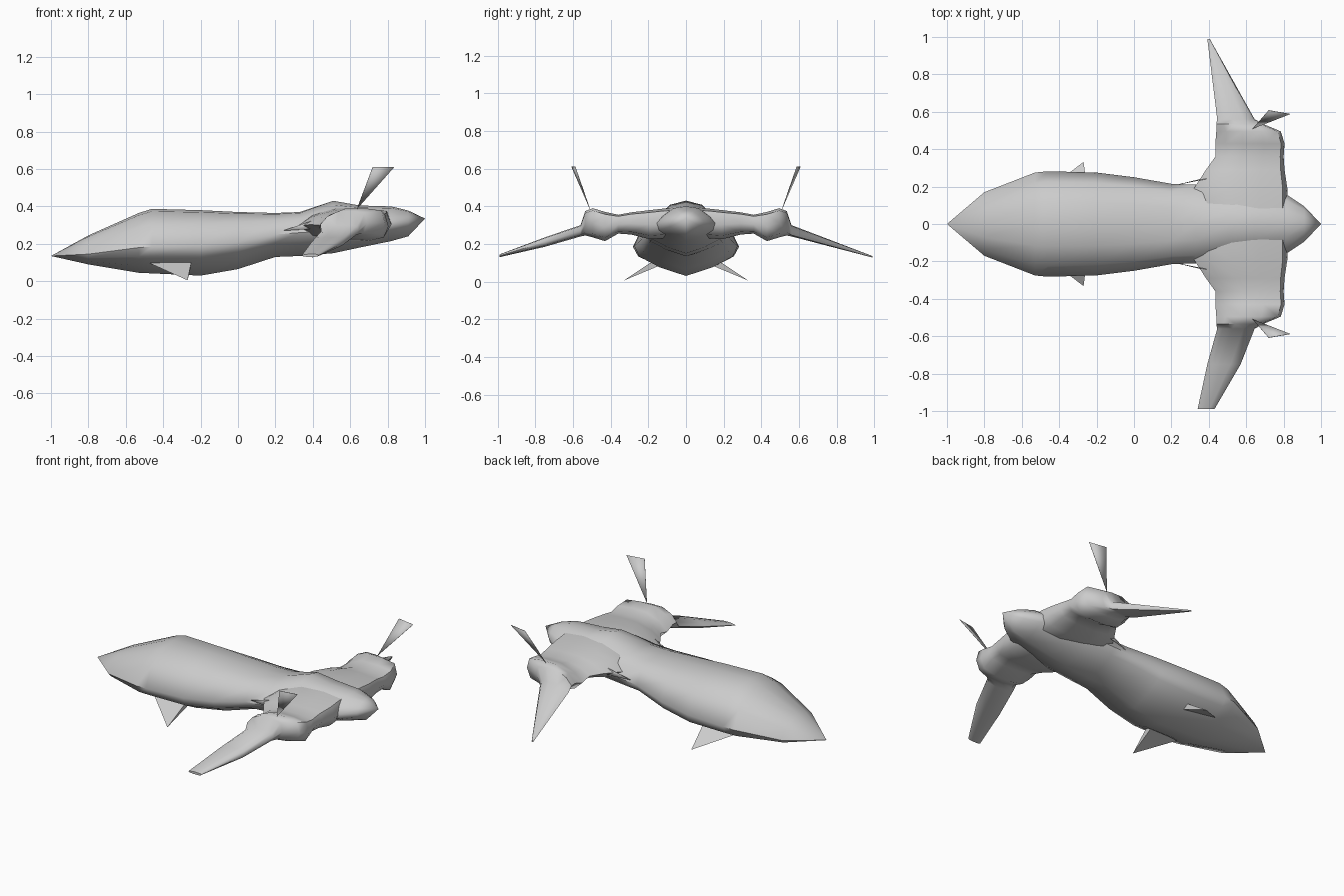
import bpy, bmesh, math


def make(name, rings, faces=None, angle=55, thick=0):
    """Loft closed rings into a skin, or build plain faces from one point list."""
    bm = bmesh.new()
    if faces:
        vs = [bm.verts.new(p) for p in rings]
        for f in faces:
            bm.faces.new([vs[i] for i in f])
    else:
        vr = [[bm.verts.new(p) for p in r] for r in rings]
        n = len(vr[0])
        for a, b in zip(vr, vr[1:]):
            for i in range(n):
                j = (i + 1) % n
                bm.faces.new((a[i], a[j], b[j], b[i]))
        bm.faces.new(vr[-1])
        bmesh.ops.remove_doubles(bm, verts=bm.verts[:], dist=0.0005)
    bmesh.ops.recalc_face_normals(bm, faces=bm.faces[:])
    me = bpy.data.meshes.new(name)
    bm.to_mesh(me)
    bm.free()
    ob = bpy.data.objects.new(name, me)
    bpy.context.collection.objects.link(ob)
    me.shade_smooth()
    me.set_sharp_from_angle(angle=math.radians(angle))
    if thick:
        m = ob.modifiers.new("thickness", 'SOLIDIFY')
        m.thickness = thick
        m.offset = 0
    return ob


# Fuselage: x, half width, bottom z, widest z, top z, roof peakedness
stations = [
    (-1.0, 0.0, 0.135, 0.135, 0.135, 1),
    (-0.8, 0.17, 0.09, 0.145, 0.245, 1.3),
    (-0.53, 0.275, 0.045, 0.18, 0.365, 1.3),
    (-0.46, 0.282, 0.042, 0.185, 0.387, 1.3),
    (-0.2, 0.275, 0.03, 0.19, 0.38, 1.2),
    (0.0, 0.25, 0.065, 0.21, 0.37, 1),
    (0.2, 0.215, 0.13, 0.25, 0.365, 1),
    (0.33, 0.21, 0.135, 0.26, 0.37, 1),
    (0.51, 0.20, 0.15, 0.27, 0.43, 2.8),
    (0.65, 0.19, 0.18, 0.29, 0.405, 2),
    (0.82, 0.155, 0.215, 0.31, 0.40, 2.2),
    (0.91, 0.095, 0.24, 0.32, 0.378, 2),
    (1.0, 0.0, 0.335, 0.335, 0.335, 1),
]
half = [(0, 1), (0.42, 0.95), (0.8, 0.66), (1, 0), (0.9, -0.36), (0.5, -0.72), (0, -1)]
section = half + [(-y, z) for y, z in half[-2:0:-1]]
make("fuselage", [
    [(x, w * fy, zw + (fz ** p * (zt - zw) if fz > 0 else fz * (zw - zb)))
     for fy, fz in section]
    for x, w, zb, zw, zt, p in stations])

# Wing with shoulder and pod: y, leading x, trailing x, bottom z, top z
wing = [
    (0.03, 0.33, 0.82, 0.24, 0.392),
    (0.12, 0.32, 0.82, 0.23, 0.388),
    (0.19, 0.32, 0.82, 0.225, 0.38),
    (0.29, 0.385, 0.805, 0.25, 0.368),
    (0.36, 0.435, 0.80, 0.255, 0.355),
    (0.43, 0.435, 0.805, 0.215, 0.37),
    (0.495, 0.44, 0.785, 0.235, 0.39),
    (0.535, 0.44, 0.69, 0.245, 0.375),
    (0.56, 0.445, 0.645, 0.24, 0.30),
]
foil = [(0, .45), (.15, .78), (.4, 1), (.7, 1), (.95, .92),
        (1, .5), (.93, .12), (.7, 0), (.4, 0), (.15, .12)]
tips = {1: [(0.99, 0.392, 0.405, 0.128, 0.136)],
        -1: [(0.75, 0.392, 0.57, 0.185, 0.235), (0.99, 0.34, 0.43, 0.13, 0.145)]}

for side, label in ((1, "left"), (-1, "right")):
    make(label + "_wing", [
        [(x0 + (x1 - x0) * u, side * y, z0 + (z1 - z0) * v) for u, v in foil]
        for y, x0, x1, z0, z1 in wing + tips[side]])

    # Thin upright tail fin rising from the pod
    make(label + "_tail_fin", [(0.635, side * 0.51, 0.385), (0.72, side * 0.608, 0.61),
                               (0.835, side * 0.588, 0.61)],
         [(0, 1, 2)], thick=0.002)

    # Splayed belly fin, a thin wedge
    make(label + "_belly_fin", [(-0.48, side * 0.17, 0.10), (-0.25, side * 0.14, 0.085),
                                (-0.25, side * 0.19, 0.10), (-0.27, side * 0.332, 0.005)],
         [(0, 1, 2), (0, 1, 3), (1, 2, 3), (0, 2, 3)], angle=30)

    # Small pointed vane at the wing root
    make(label + "_root_vane", [(0.24, side * 0.212, 0.27), (0.43, side * 0.25, 0.335),
                                (0.40, side * 0.25, 0.28)],
         [(0, 1, 2)], thick=0.002)
